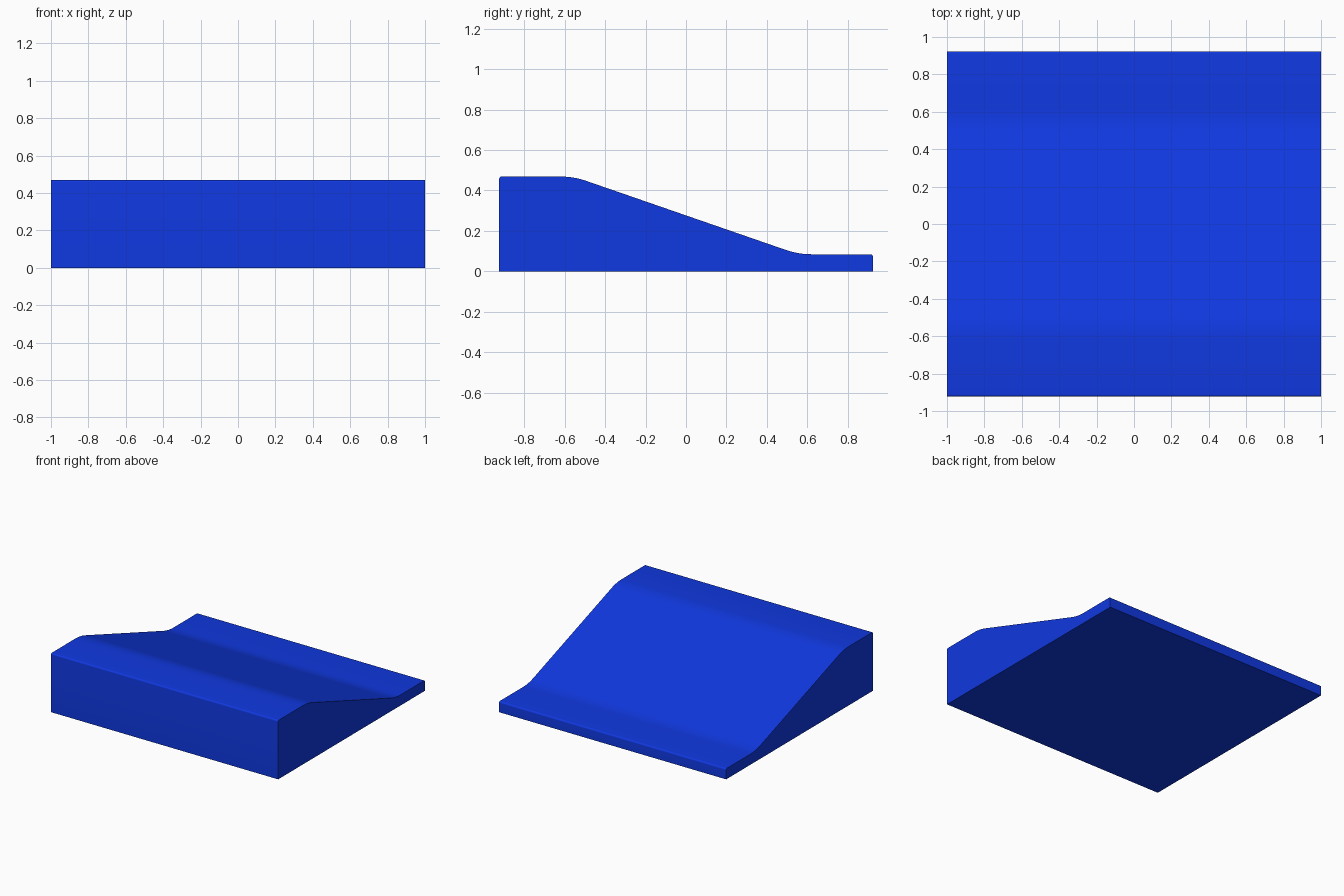
import bpy, bmesh, math
from mathutils import Vector

if "Cube" in bpy.data.objects:
    bpy.data.objects.remove(bpy.data.objects["Cube"])

HALF_W, HALF_D = 1.0, 0.923
HIGH, LOW = 0.469, 0.085

# Side profile corners (y, z, tangent length of the rounding)
corners = [(-HALF_D, 0, 0), (HALF_D, 0, 0),
           (HALF_D, LOW, 0.012), (0.555, LOW, 0.065),
           (-0.555, HIGH, 0.065), (-HALF_D, HIGH, 0.012)]


def rounded(points, steps=8):
    """Replace each corner that has a tangent length by a true circular arc."""
    out = []
    for i, (y, z, t) in enumerate(points):
        p = Vector((y, z))
        if t == 0:
            out.append(p)
            continue
        a = (Vector(points[i - 1][:2]) - p).normalized()
        b = (Vector(points[(i + 1) % len(points)][:2]) - p).normalized()
        half = a.angle(b) / 2
        centre = p + (a + b).normalized() * (t / math.cos(half))
        start, end = p + a * t - centre, p + b * t - centre
        sweep = start.angle(end)
        for k in range(steps + 1):
            f = k / steps
            v = (start * math.sin((1 - f) * sweep) + end * math.sin(f * sweep)) / math.sin(sweep)
            out.append(centre + v)
    return out


# Ramp block: profile face extruded across the width
bm = bmesh.new()
face = bm.faces.new([bm.verts.new((-HALF_W, p.x, p.y)) for p in rounded(corners)])
side = bmesh.ops.extrude_face_region(bm, geom=[face])
verts = [g for g in side["geom"] if isinstance(g, bmesh.types.BMVert)]
bmesh.ops.translate(bm, vec=(2 * HALF_W, 0, 0), verts=verts)
if face.is_valid and len(face.link_loops if hasattr(face, "link_loops") else face.loops) and \
        not any(f is not face and abs(f.calc_center_median().x + HALF_W) < 1e-5 for f in bm.faces):
    pass
bmesh.ops.recalc_face_normals(bm, faces=bm.faces)
mesh = bpy.data.meshes.new("ramp")
bm.to_mesh(mesh)
bm.free()
ramp = bpy.data.objects.new("ramp", mesh)
bpy.context.collection.objects.link(ramp)

# Blue finish
blue = bpy.data.materials.new("blue")
blue.diffuse_color = (0.005, 0.04, 0.75, 1)
blue.use_nodes = True
blue.node_tree.nodes["Principled BSDF"].inputs["Base Color"].default_value = blue.diffuse_color
mesh.materials.append(blue)

# Smooth roundings, sharp side edges
bpy.context.view_layer.objects.active = ramp
ramp.select_set(True)
bpy.ops.object.shade_smooth_by_angle(angle=math.radians(30))
